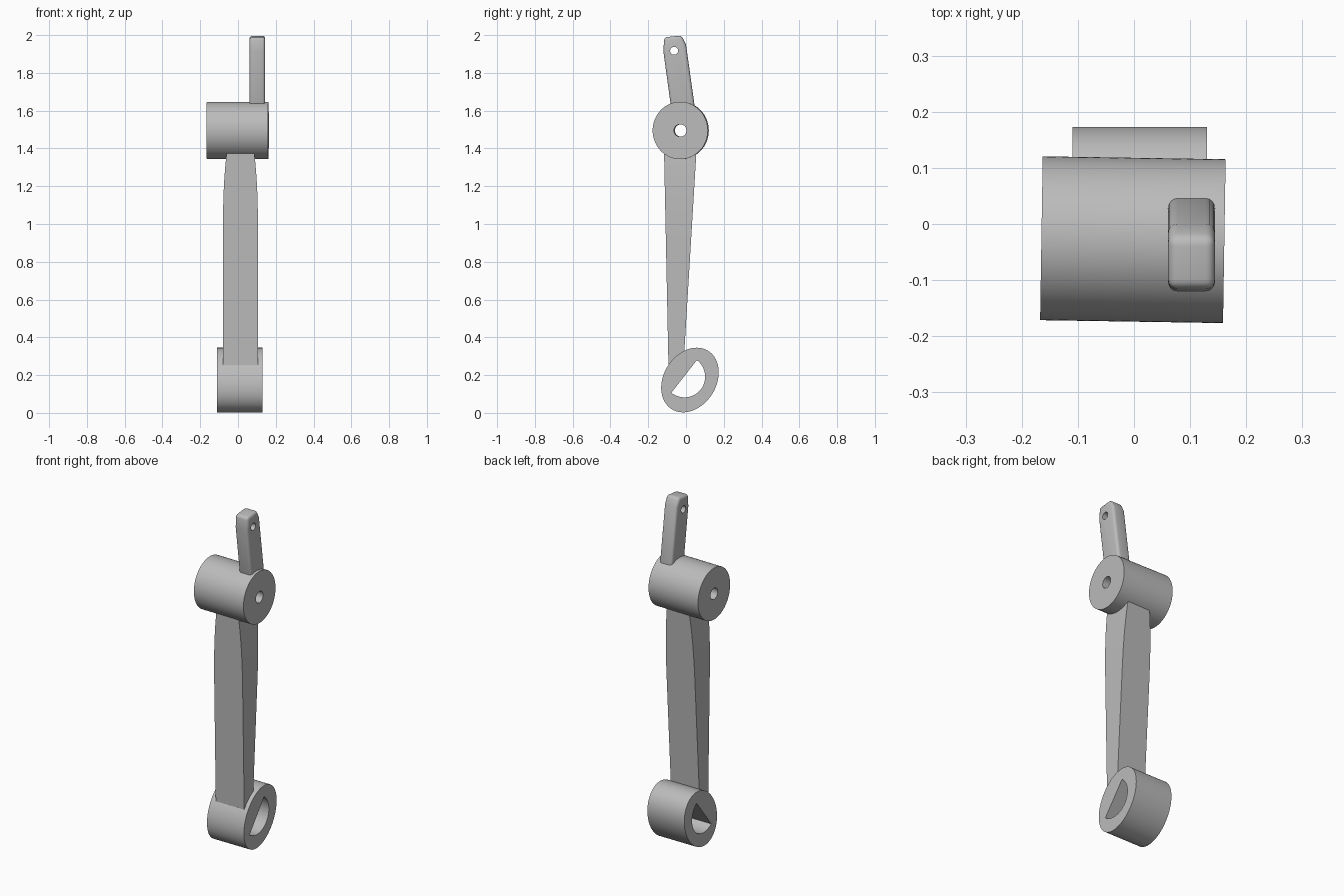
import bpy, bmesh
from math import cos, sin, pi, radians
from mathutils import Vector

cube = bpy.data.objects.get("Cube")
if cube:
    bpy.data.objects.remove(cube, do_unlink=True)

grey = bpy.data.materials.new("matte grey")
grey.use_nodes = True
GREY = (0.5, 0.5, 0.5, 1)
grey.diffuse_color = GREY
grey.node_tree.nodes["Principled BSDF"].inputs["Base Color"].default_value = GREY


def finish(name, bm):
    """Turn a bmesh into a named grey object."""
    bmesh.ops.recalc_face_normals(bm, faces=bm.faces[:])
    mesh = bpy.data.meshes.new(name)
    bm.to_mesh(mesh)
    bm.free()
    mesh.materials.append(grey)
    obj = bpy.data.objects.new(name, mesh)
    bpy.context.collection.objects.link(obj)
    return obj


def activate(obj):
    bpy.ops.object.select_all(action='DESELECT')
    obj.select_set(True)
    bpy.context.view_layer.objects.active = obj


def smooth(obj):
    activate(obj)
    bpy.ops.object.shade_smooth_by_angle(angle=radians(30))


def loft(name, rings):
    """Skin closed rings of equal length and cap both ends."""
    bm = bmesh.new()
    rows = [[bm.verts.new(p) for p in ring] for ring in rings]
    n = len(rows[0])
    for a, b in zip(rows, rows[1:]):
        for i in range(n):
            j = (i + 1) % n
            bm.faces.new((a[i], a[j], b[j], b[i]))
    bm.faces.new(rows[0])
    bm.faces.new(rows[-1])
    return finish(name, bm)


def tube(name, outer, inner, half):
    """Tube along x from an outer and an inner outline in the y-z plane."""
    bm = bmesh.new()
    loops = [[bm.verts.new((x, y, z)) for y, z in outline]
             for outline, x in ((outer, -half), (outer, half), (inner, half), (inner, -half))]
    n = len(outer)
    for k in range(4):
        a, b = loops[k], loops[(k + 1) % 4]
        for i in range(n):
            j = (i + 1) % n
            bm.faces.new((a[i], a[j], b[j], b[i]))
    return finish(name, bm)


def ellipse(centre, a, b, angle, t):
    """Point at parameter t, running clockwise from the first axis."""
    u, v = a * cos(t), b * sin(t)
    return (centre[0] + u * cos(angle) + v * sin(angle),
            centre[1] + u * sin(angle) - v * cos(angle))


STEPS = [2 * pi * i / 96 for i in range(96)]

# Upper hub: wide drum with a small bore, turned slightly about z
hub = tube("upper_hub",
           [ellipse((0, 0), 0.146, 0.152, 0, t) for t in STEPS],
           [ellipse((0, 0), 0.033, 0.033, 0, t) for t in STEPS], 0.163)
hub.location = (-0.002, -0.028, 1.495)
hub.rotation_euler.z = -0.016
smooth(hub)

# Lower ring: oval drum with a D-shaped opening
ring = tube("lower_ring",
            [ellipse((0.021, 0.174), 0.182, 0.139, radians(58), t) for t in STEPS],
            [ellipse((-0.01, 0.193), 0.11, 0.112 if sin(t) > 0 else 0, radians(52), t)
             for t in STEPS], 0.12)
ring.location.x = 0.01
smooth(ring)

# Arm: tapered bar, deeper and narrower towards the top
def arm_section(front_z, back_z, half):
    front_y = -0.093 - 0.0207 * (front_z - 0.26)
    back_y = -0.008 + 0.0606 * (back_z - 0.34)
    cx = 0.013
    return [(cx - half, front_y, front_z), (cx + half, front_y, front_z),
            (cx + half, back_y, back_z), (cx - half, back_y, back_z)]

sections = [arm_section(0.23, 0.28, 0.0925)]
for i in range(11):
    s = i / 10
    z = 0.95 + 0.47 * s
    sections.append(arm_section(z, z, 0.0925 - 0.025 * s ** 2.6))
arm = loft("arm", sections)
smooth(arm)

# Lever: leaning tab with rounded edges, narrowed at the tip
profile = [(-0.074, 1.58), (0.052, 1.58), (0.0, 1.95), (-0.024, 1.998),
           (-0.115, 1.988), (-0.12, 1.915)]
lever = loft("lever", [[(x, y, z) for y, z in profile] for x in (0.061, 0.144)])
activate(lever)
bevel = lever.modifiers.new("rounded edges", 'BEVEL')
bevel.width = 0.016
bevel.segments = 4
bevel.limit_method = 'ANGLE'
bevel.angle_limit = radians(50)
bpy.ops.object.modifier_apply(modifier=bevel.name)

# Pin hole through the lever tip
bpy.ops.mesh.primitive_cylinder_add(vertices=32, radius=0.021, depth=0.4,
                                    location=(0.1, -0.063, 1.917), rotation=(0, pi / 2, 0))
cutter = bpy.context.object
cutter.name = "pin_hole_cutter"
cutter.hide_render = True
activate(lever)
cut = lever.modifiers.new("pin hole", 'BOOLEAN')
cut.operation = 'DIFFERENCE'
cut.solver = 'EXACT'
cut.object = cutter
bpy.ops.object.modifier_apply(modifier=cut.name)
bpy.data.objects.remove(cutter, do_unlink=True)
smooth(lever)
